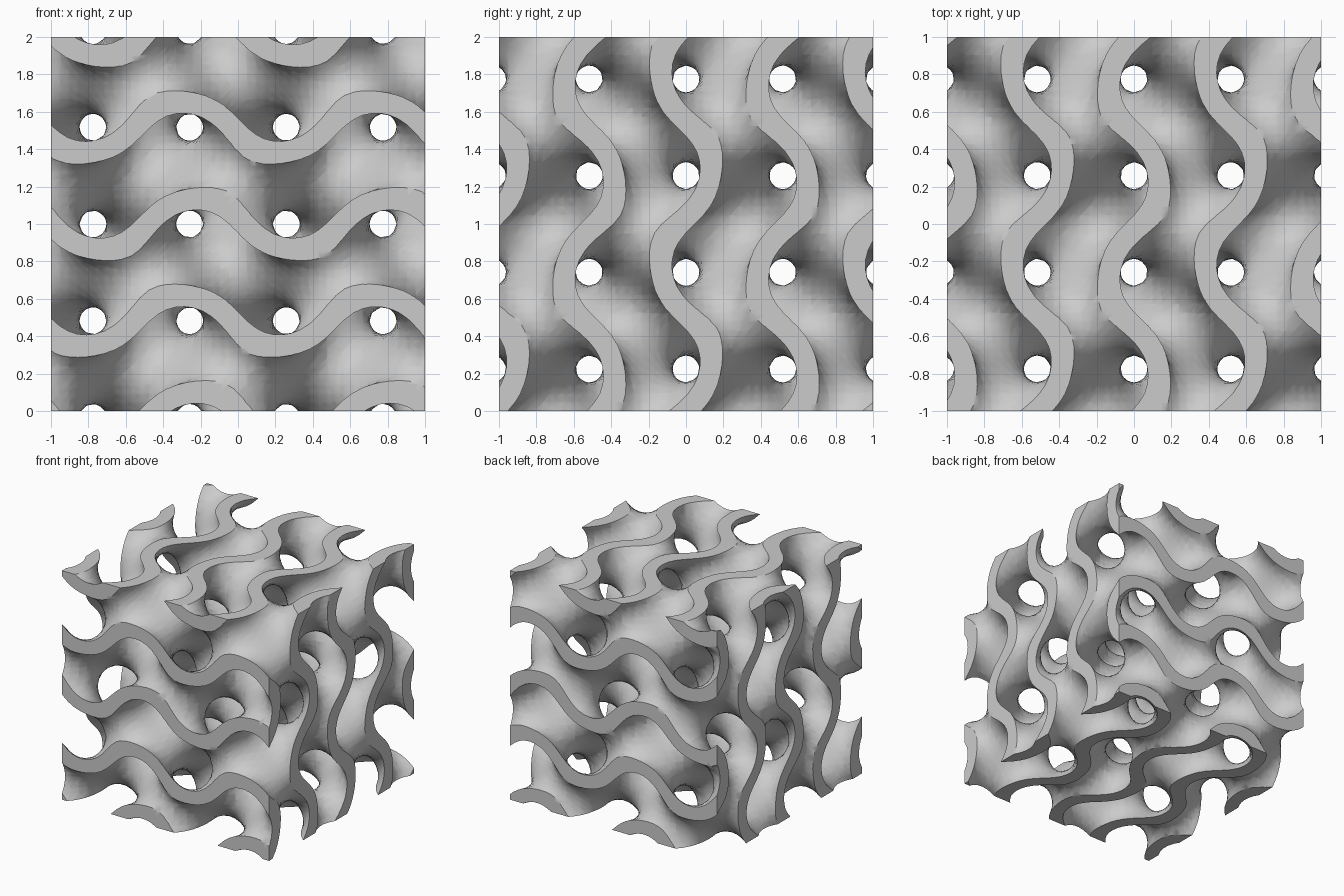
import bpy
import math
from mathutils import Vector

if "Cube" in bpy.data.objects:
    bpy.data.objects.remove(bpy.data.objects["Cube"])

K = 6.077        # wave number: one period is about 1.034 units
T = 0.482        # half thickness of the sheet, in field units
N = 42           # cells along each side of the block
PAD = N + 3      # samples per axis, with one doubled layer on every side
INF = float("inf")


# Sheet field: a gyroid, solid wherever |f| < T
def field(x, y, z):
    return (math.sin(z) * math.cos(y) + math.sin(x) * math.cos(z)
            - math.sin(y) * math.cos(x))


# Sample positions; the outer layer coincides with the block faces, so cuts are flat
coord = [-1 + 2 * (min(max(i, 1), N + 1) - 1) / N for i in range(PAD)]


def sample(i, j, k):
    if min(i, j, k) == 0 or max(i, j, k) == PAD - 1:
        return INF
    return field(K * coord[i], K * coord[j], K * coord[k])


grid = [[[sample(i, j, k) for k in range(PAD)] for j in range(PAD)] for i in range(PAD)]

# Six tetrahedra per cell, all sharing the main diagonal
corners = [(a, b, c) for a in (0, 1) for b in (0, 1) for c in (0, 1)]
tets = []
for p, q, r in ((0, 1, 2), (0, 2, 1), (1, 0, 2), (1, 2, 0), (2, 0, 1), (2, 1, 0)):
    path, cur = [0], [0, 0, 0]
    for axis in (p, q, r):
        cur[axis] = 1
        path.append(cur[0] * 4 + cur[1] * 2 + cur[2])
    tets.append(path)

verts, faces, lookup = [], [], {}


def crossing(a, b):
    """Vertex on the sheet skin between an inside and an outside sample."""
    (pa, fa), (pb, fb) = a, b
    level = T if fb > 0 else -T
    s = 0.0 if fb == INF else (level - fa) / (fb - fa)
    co = [coord[u] + (coord[v] - coord[u]) * s for u, v in zip(pa, pb)]
    key = (round(co[0], 5), round(co[1], 5), round(co[2], 5))
    if key not in lookup:
        lookup[key] = len(verts)
        verts.append(Vector((co[0], co[1], co[2] + 1)))
    return lookup[key]


def add_triangle(a, b, c, out):
    if a == b or b == c or a == c:
        return
    normal = (verts[b] - verts[a]).cross(verts[c] - verts[a])
    faces.append((a, b, c) if normal.dot(out) > 0 else (a, c, b))


def centre(nodes):
    return sum((Vector(n[0]) for n in nodes), Vector()) / len(nodes)


# March through the cells and skin the sheet
for i in range(PAD - 1):
    for j in range(PAD - 1):
        for k in range(PAD - 1):
            cell = [((i + a, j + b, k + c), grid[i + a][j + b][k + c]) for a, b, c in corners]
            solid = [abs(n[1]) < T for n in cell]
            if all(solid) or not any(solid):
                continue
            for tet in tets:
                inner = [cell[n] for n in tet if solid[n]]
                outer = [cell[n] for n in tet if not solid[n]]
                if not inner or not outer:
                    continue
                out = centre(outer) - centre(inner)
                if len(inner) == 2:
                    (a, b), (c, d) = inner, outer
                    v = [crossing(a, c), crossing(a, d), crossing(b, d), crossing(b, c)]
                    add_triangle(v[0], v[1], v[2], out)
                    add_triangle(v[0], v[2], v[3], out)
                else:
                    v = [crossing(a, b) for a in inner for b in outer]
                    add_triangle(v[0], v[1], v[2], out)

mesh = bpy.data.meshes.new("gyroid_lattice")
mesh.from_pydata(verts, [], faces)
mesh.validate()
mesh.update()
lattice = bpy.data.objects.new("gyroid_lattice", mesh)
bpy.context.collection.objects.link(lattice)

# Smooth sheets, sharp edges around the flat cuts
bpy.context.view_layer.objects.active = lattice
lattice.select_set(True)
bpy.ops.object.shade_smooth_by_angle(angle=math.radians(35))
